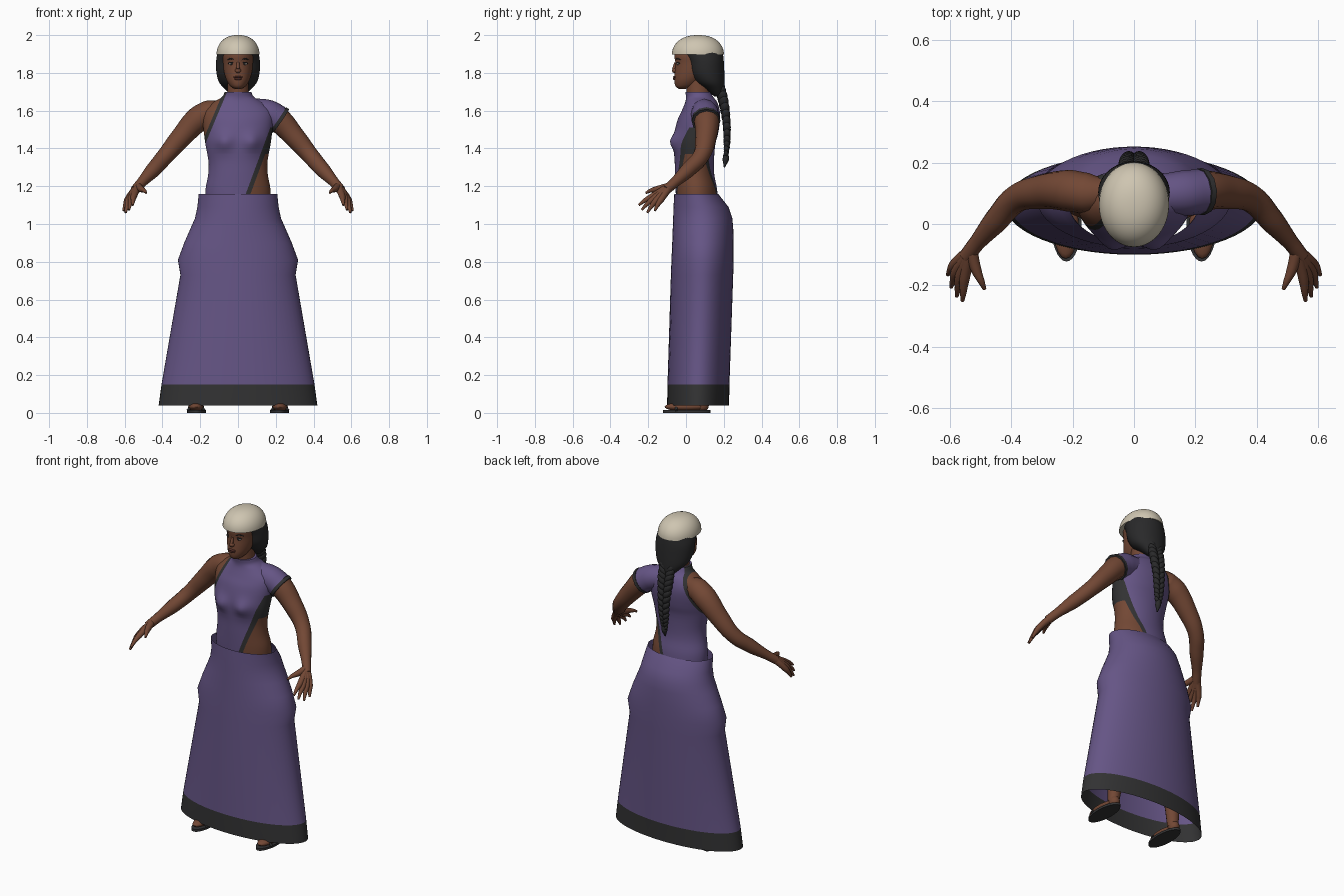
import bpy, bmesh, math
from mathutils import Vector, Matrix

cube = bpy.data.objects.get("Cube")
if cube:
    bpy.data.objects.remove(cube, do_unlink=True)


def material(name, *rgb):
    m = bpy.data.materials.new(name)
    m.use_nodes = True
    m.diffuse_color = (*rgb, 1)
    m.node_tree.nodes["Principled BSDF"].inputs["Base Color"].default_value = (*rgb, 1)
    return m


PURPLE = material("purple cloth", 0.13, 0.09, 0.235)
TRIM = material("black trim", 0.032, 0.032, 0.033)
SKIN = material("brown skin", 0.17, 0.064, 0.035)
CREAM = material("cream cap", 0.62, 0.56, 0.44)
HAIR = material("dark hair", 0.022, 0.022, 0.023)
LIP = material("dark lips", 0.11, 0.035, 0.026)
WHITE = material("eye white", 0.4, 0.36, 0.32)


def finish(name, mesh, mats):
    for m in mats:
        mesh.materials.append(m)
    mesh.shade_smooth()
    mesh.set_sharp_from_angle(angle=math.radians(50))
    ob = bpy.data.objects.new(name, mesh)
    bpy.context.collection.objects.link(ob)
    return ob


def from_bmesh(name, bm, *mats):
    bmesh.ops.recalc_face_normals(bm, faces=bm.faces)
    mesh = bpy.data.meshes.new(name)
    bm.to_mesh(mesh)
    bm.free()
    return finish(name, mesh, mats)


def rounded(rings, k=4):
    """Catmull-Rom refinement of a list of rings."""
    p = [Vector(r) for r in rings]
    p = [2 * p[0] - p[1]] + p + [2 * p[-1] - p[-2]]
    out = []
    for a, b, c, d in zip(p, p[1:], p[2:], p[3:]):
        for i in range(k):
            t = i / k
            out.append(b + (c - a) * t / 2 + (2 * a - 5 * b + 4 * c - d) * t * t / 2
                       + (3 * b - a - 3 * c + d) * t ** 3 / 2)
    return out + [p[-2]]


def loft(rings, n=48, caps=True):
    """Stack of ellipses; each ring is (z, half width, front y, back y)."""
    bm = bmesh.new()
    rows = []
    for z, w, f, b in rings:
        rows.append([bm.verts.new((w * math.cos(a), (f + b) / 2 + (b - f) / 2 * math.sin(a), z))
                     for a in (math.tau * i / n for i in range(n))])
    for lo, hi in zip(rows, rows[1:]):
        for i in range(n):
            j = (i + 1) % n
            bm.faces.new((lo[i], lo[j], hi[j], hi[i]))
    if caps:
        bm.faces.new(rows[0][::-1])
        bm.faces.new(rows[-1])
    return bm


def tube(name, points, mat):
    """Round tube through (x, y, z, radius) points."""
    cu = bpy.data.curves.new(name, "CURVE")
    cu.dimensions = "3D"
    cu.bevel_depth, cu.bevel_resolution, cu.resolution_u = 1, 4, 6
    cu.use_fill_caps = True
    sp = cu.splines.new("BEZIER")
    sp.bezier_points.add(len(points) - 1)
    for bp, (x, y, z, r) in zip(sp.bezier_points, points):
        bp.co, bp.radius = (x, y, z), r
        bp.handle_left_type = bp.handle_right_type = "AUTO"
    tmp = bpy.data.objects.new(name, cu)
    bpy.context.collection.objects.link(tmp)
    dg = bpy.context.evaluated_depsgraph_get()
    mesh = bpy.data.meshes.new_from_object(tmp.evaluated_get(dg))
    bpy.data.objects.remove(tmp, do_unlink=True)
    mesh.materials.clear()
    return finish(name, mesh, [mat])


def ball(name, co, size, mat, tilt=0):
    bm = bmesh.new()
    mx = Matrix.Translation(co) @ Matrix.Rotation(tilt, 4, "Y") @ Matrix.Diagonal((*size, 1))
    bmesh.ops.create_uvsphere(bm, u_segments=20, v_segments=12, radius=1, matrix=mx)
    return from_bmesh(name, bm, mat)


# Long skirt, open at both ends, with dark hem
skirt = loft([(.04, .42, -.10, .228), (.15, .405, -.098, .23), (.73, .305, -.08, .25),
              (.81, .318, -.077, .252), (.9, .285, -.073, .252), (.98, .25, -.07, .25),
              (1.03, .228, -.068, .245), (1.09, .215, -.066, .225), (1.16, .208, -.062, .17)], 56, False)
for f in skirt.faces:
    f.material_index = int(f.calc_center_median().z < .15)
from_bmesh("skirt", skirt, PURPLE, TRIM)

# Torso: asymmetric bodice, bare right shoulder and left waist cutout
torso = loft(rounded([(1.08, .17, -.05, .17), (1.18, .172, -.055, .165), (1.26, .158, -.058, .15),
                      (1.33, .156, -.06, .148), (1.42, .172, -.066, .155), (1.48, .18, -.062, .17),
                      (1.55, .187, -.045, .18), (1.60, .18, -.022, .178), (1.645, .13, -.004, .165),
                      (1.672, .085, .0, .145), (1.70, .07, -.004, .128)]), 64)
for v in torso.verts:
    if v.co.y < .03:
        d = ((abs(v.co.x) - .075) / .045) ** 2 + ((v.co.z - 1.435) / .045) ** 2
        v.co.y -= .028 * math.exp(-d)


def beyond(p, x0, z0, slope):
    return p.x - x0 - slope * (p.z - z0)


LEFT_EDGE, LEFT_SKIN = (.045, 1.17, .37), (.07, 1.17, .37)
RIGHT_EDGE, RIGHT_SKIN = (-.07, 1.67, .42), (-.09, 1.67, .42)
cuts = [((x, 0, z), (1, 0, -s)) for x, z, s in (LEFT_EDGE, LEFT_SKIN, RIGHT_EDGE, RIGHT_SKIN)]
cuts += [((0, 0, z), (0, 0, 1)) for z in (1.37, 1.51, 1.40)]
for co, no in cuts:
    bmesh.ops.bisect_plane(torso, geom=torso.verts[:] + torso.edges[:] + torso.faces[:],
                           plane_co=co, plane_no=no)
for f in torso.faces:
    c = f.calc_center_median()
    if c.z < 1.51 and beyond(c, *LEFT_EDGE) > 0:
        f.material_index = 2 if c.z < 1.37 and beyond(c, *LEFT_SKIN) > 0 else 1
    elif c.z > 1.40 and beyond(c, *RIGHT_EDGE) < 0:
        f.material_index = 2 if beyond(c, *RIGHT_SKIN) < 0 else 1
from_bmesh("bodice", torso, PURPLE, TRIM, SKIN)

# Left cap sleeve
tube("cap_sleeve", [(.08, .095, 1.60, .066), (.16, .10, 1.583, .074), (.215, .105, 1.553, .074)], PURPLE)
tube("sleeve_trim", [(.211, .105, 1.556, .076), (.227, .106, 1.545, .076)], TRIM)

# Arms, hands, legs and sandals
FINGERS = {"index": ((.552, -.18, 1.145), (.558, -.25, 1.10)),
           "middle": ((.566, -.17, 1.135), (.577, -.235, 1.075)),
           "ring": ((.579, -.155, 1.128), (.595, -.205, 1.06)),
           "little": ((.587, -.135, 1.125), (.606, -.165, 1.07)),
           "thumb": ((.513, -.15, 1.185), (.486, -.212, 1.165))}
for side, s in (("left", 1), ("right", -1)):
    tube(side + "_arm", [(s * x, y, z, r) for x, y, z, r in (
        (.10, .10, 1.605, .05), (.15, .10, 1.59, .066), (.21, .108, 1.555, .068), (.30, .105, 1.46, .056),
        (.385, .08, 1.36, .045), (.45, .01, 1.285, .04), (.51, -.06, 1.22, .027),
        (.545, -.105, 1.18, .025))], SKIN)
    for finger, (k, t) in FINGERS.items():
        mid = Vector(k).lerp(Vector(t), .6) + Vector((0, 0, .004))
        path = [((.53, -.085, 1.20), .021), (k, .017), (mid, .011), (t, .006)]
        tube(f"{side}_{finger}_finger", [(s * p[0], p[1], p[2], r) for p, r in path], SKIN)
    tube(side + "_leg", [(s * .09, .08, 1.0, .085), (s * .15, .075, .5, .06),
                         (s * .20, .085, .25, .05), (s * .218, .08, .04, .032)], SKIN)
    ball(side + "_foot", (s * .222, -.005, .032), (.042, .108, .024), SKIN)
    ball(side + "_heel", (s * .218, .085, .04), (.032, .036, .035), SKIN)
    sole = loft([(0, .05, -.122, .13), (.014, .05, -.122, .13)], 32)
    bmesh.ops.translate(sole, vec=(s * .22, 0, 0), verts=sole.verts)
    from_bmesh(side + "_sole", sole, TRIM)
    tube(side + "_sandal_strap", [(s * .222 - .045, -.05, .012, .007), (s * .222, -.055, .055, .007),
                                  (s * .222 + .045, -.05, .012, .007)], TRIM)

# Neck and head
from_bmesh("neck", loft([(1.64, .065, .005, .14), (1.69, .056, .003, .125), (1.79, .055, .0, .125)], 32), SKIN)
from_bmesh("head", loft(rounded([(1.716, .018, -.04, .0), (1.73, .04, -.056, .05), (1.76, .06, -.062, .09),
                                 (1.80, .073, -.06, .13), (1.85, .08, -.056, .16), (1.90, .082, -.06, .17),
                                 (1.95, .06, -.03, .14)])), SKIN)
ball("nose", (0, -.06, 1.812), (.016, .014, .013), SKIN)
tube("nose_bridge", [(0, -.054, 1.855, .007), (0, -.064, 1.82, .01)], SKIN)
ball("upper_lip", (0, -.06, 1.778), (.024, .009, .006), LIP)
ball("lower_lip", (0, -.06, 1.769), (.021, .009, .007), LIP)
for side, s in (("left", 1), ("right", -1)):
    ball(side + "_eye", (s * .034, -.041, 1.848), (.015, .007, .0065), WHITE)
    ball(side + "_pupil", (s * .034, -.0455, 1.848), (.0065, .004, .0065), HAIR)
    tube(side + "_eyelid", [(s * .017, -.047, 1.85, .003), (s * .034, -.047, 1.856, .003),
                            (s * .051, -.035, 1.85, .003)], HAIR)
    tube(side + "_eyebrow", [(s * .014, -.053, 1.866, .003), (s * .036, -.047, 1.876, .004),
                             (s * .058, -.029, 1.869, .002)], HAIR)

# Hair mass and cap
from_bmesh("hair", loft(rounded([(1.675, .03, .15, .2), (1.715, .07, .10, .203), (1.75, .1, .05, .204),
                                 (1.80, .114, .015, .203), (1.86, .116, -.0, .2),
                                 (1.91, .108, -.03, .195)])), HAIR)
steps = [i * math.pi / 2 / 12 for i in range(12)] + [math.pi / 2 * .985]
from_bmesh("cap", loft([(1.897 + .103 * math.sin(a), .114 * math.cos(a) ** .85,
                         .065 - .14 * math.cos(a) ** .85, .065 + .136 * math.cos(a) ** .85)
                        for a in steps]), CREAM)

# Plaited braid down the back
spine = rounded([(.18, 1.72, .036), (.20, 1.64, .036), (.215, 1.54, .03),
                 (.217, 1.44, .025), (.212, 1.365, .017)], 3)
for i, (y, z, r) in enumerate(spine):
    for s in (1, -1):
        ball(f"braid_strand_{i}", (s * r * .6, y, z + s * .007), (r * .62, r * .72, r * 1.05), HAIR, s * .6)
tube("braid_tip", [(0, .212, 1.37, .014), (0, .21, 1.34, .017), (0, .203, 1.30, .003)], HAIR)
